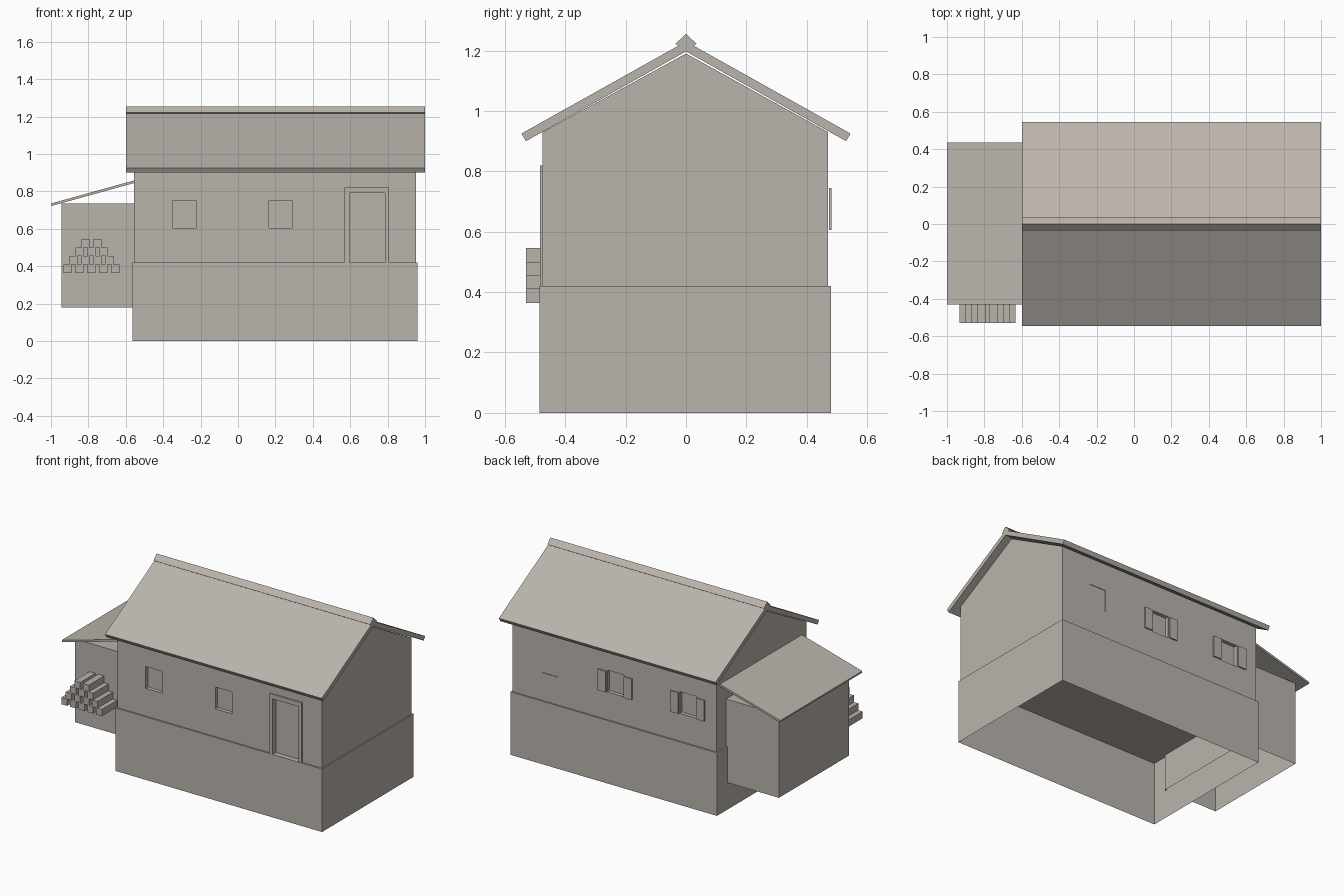
import bpy
import bmesh

cube = bpy.data.objects.get("Cube")
if cube:
    bpy.data.objects.remove(cube, do_unlink=True)

COLOUR = (0.49, 0.455, 0.41, 1.0)
clay = bpy.data.materials.new("warm_grey")
clay.use_nodes = True
clay.diffuse_color = COLOUR
clay.node_tree.nodes["Principled BSDF"].inputs["Base Color"].default_value = COLOUR


def finish(name, bm):
    bmesh.ops.recalc_face_normals(bm, faces=bm.faces)
    mesh = bpy.data.meshes.new(name)
    bm.to_mesh(mesh)
    bm.free()
    mesh.materials.append(clay)
    obj = bpy.data.objects.new(name, mesh)
    bpy.context.collection.objects.link(obj)
    return obj


def prism(name, profile, axis, start, end, open_bottom=False):
    """Extrude a 2D profile along x (profile is y, z) or along y (profile is x, z)."""
    bm = bmesh.new()
    if axis == "x":
        points = [(start, a, b) for a, b in profile]
        step = (end - start, 0, 0)
    else:
        points = [(a, start, b) for a, b in profile]
        step = (0, end - start, 0)
    face = bm.faces.new([bm.verts.new(p) for p in points])
    made = bmesh.ops.extrude_face_region(bm, geom=[face], use_keep_orig=True)
    moved = [g for g in made["geom"] if isinstance(g, bmesh.types.BMVert)]
    bmesh.ops.translate(bm, verts=moved, vec=step)
    bmesh.ops.recalc_face_normals(bm, faces=bm.faces)
    if open_bottom:
        low = [f for f in bm.faces if f.normal.z < -0.9]
        bmesh.ops.delete(bm, geom=low, context="FACES_ONLY")
    return finish(name, bm)


def box(name, x, y, z, open_bottom=False):
    profile = [(x[0], z[0]), (x[1], z[0]), (x[1], z[1]), (x[0], z[1])]
    return prism(name, profile, "y", y[0], y[1], open_bottom)


def cut(target, x, y, z):
    cutter = box("cutter", x, y, z)
    cutter.hide_render = True
    mod = target.modifiers.new("recess", "BOOLEAN")
    mod.operation = "DIFFERENCE"
    mod.solver = "EXACT"
    mod.object = cutter
    bpy.context.view_layer.objects.active = target
    bpy.ops.object.modifier_apply(modifier=mod.name)
    bpy.data.objects.remove(cutter, do_unlink=True)


# Hollow foundation and gabled upper storey
BASE_TOP = 0.42
FRONT, BACK = -0.475, 0.47
box("foundation", (-0.565, 0.96), (-0.485, 0.48), (0, BASE_TOP), open_bottom=True)
walls = prism("upper_walls", [(FRONT, BASE_TOP), (BACK, BASE_TOP), (BACK, 0.93),
                              (0, 1.19), (FRONT, 0.93)], "x", -0.555, 0.952)

# Window and door recesses
SILL, HEAD = 0.605, 0.75
for left in (-0.35, 0.165):
    cut(walls, (left, left + 0.125), (FRONT - 0.1, FRONT + 0.025), (SILL, HEAD))
back_windows = (-0.345, 0.19)
for centre in back_windows:
    cut(walls, (centre - 0.062, centre + 0.062), (BACK - 0.025, BACK + 0.1), (SILL, HEAD))
cut(walls, (0.615, 0.735), (BACK - 0.004, BACK + 0.1), (SILL, HEAD))
cut(walls, (0.595, 0.785), (FRONT - 0.1, FRONT + 0.025), (BASE_TOP - 0.05, 0.79))

# Door frame
prism("door_frame", [(0.57, BASE_TOP), (0.57, 0.82), (0.807, 0.82), (0.807, BASE_TOP),
                     (0.785, BASE_TOP), (0.785, 0.79), (0.595, 0.79), (0.595, BASE_TOP)],
      "y", FRONT - 0.009, FRONT + 0.01)

# Open shutters on the back
for i, centre in enumerate(back_windows):
    for side in (-1, 1):
        xs = sorted((centre + side * 0.065, centre + side * 0.125))
        box(f"shutter_{i}_{'left' if side > 0 else 'right'}", xs,
            (BACK + 0.003, BACK + 0.012), (SILL, HEAD - 0.005))

# Main roof with ridge cap
prism("main_roof", [(-0.545, 0.925), (0, 1.23), (0.545, 0.925), (0.53, 0.9),
                    (0, 1.197), (-0.53, 0.9)], "x", -0.6, 1.0)
prism("ridge_cap", [(-0.035, 1.222), (0, 1.255), (0.035, 1.222), (0, 1.2)], "x", -0.6, 1.0)

# Side shed with lean-to roof
box("shed", (-0.945, -0.55), (-0.37, 0.37), (0.18, 0.735), open_bottom=True)
prism("shed_roof", [(-1.0, 0.735), (-0.55, 0.86), (-0.55, 0.846), (-0.997, 0.722)],
      "y", -0.43, 0.435)

# Stacked square logs, one fewer in each higher row
PITCH, SIZE = 0.0642, 0.043
for row in range(4):
    for n in range(5 - row):
        x = -0.933 + PITCH * (n + row / 2)
        z = 0.364 + row * 0.0455
        box(f"log_{row}_{n}", (x, x + SIZE), (-0.53, -0.365), (z, z + 0.045))
